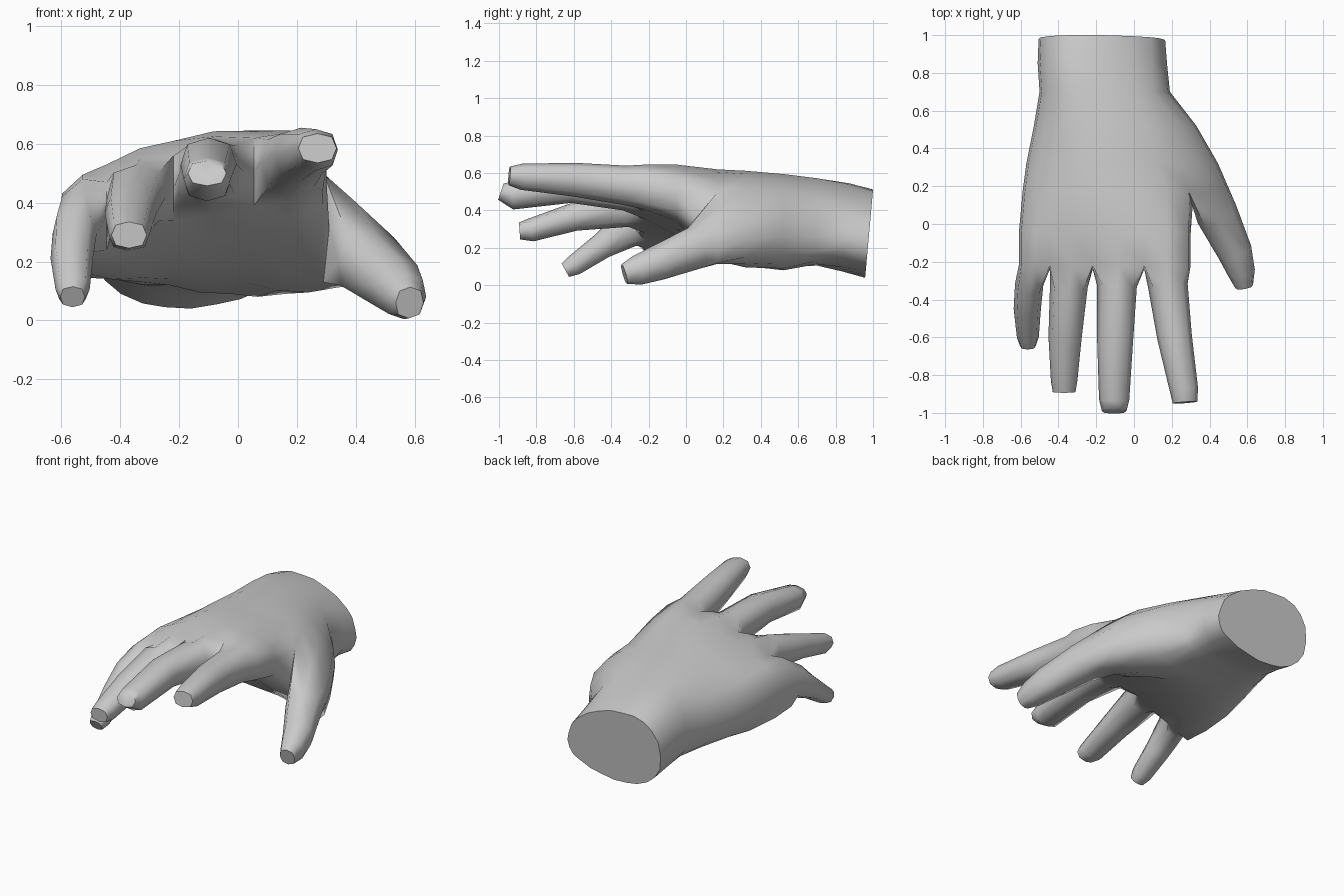
import bpy, bmesh, math
from mathutils import Vector

if "Cube" in bpy.data.objects:
    bpy.data.objects.remove(bpy.data.objects["Cube"])

skin = bpy.data.materials.new("plain grey")
skin.diffuse_color = (0.6, 0.6, 0.6, 1)
skin.use_nodes = True
skin.node_tree.nodes["Principled BSDF"].inputs["Base Color"].default_value = skin.diffuse_color

FRAC = (0, .18, .43, .73, 1)      # finger borders across the palm


def bridge(bm, a, b):
    n = len(a)
    for i in range(n):
        bm.faces.new((a[i], a[(i + 1) % n], b[(i + 1) % n], b[i]))


def tube(bm, start, path):
    """Grow an eight-sided digit from a start ring along (x, y, z, half width, half height)."""
    pts = [Vector(p[:3]) for p in path]
    k = .76
    shape = ((-k, k), (0, 1), (k, k), (1, 0), (k, -k), (0, -1), (-k, -k), (-1, 0))
    for i, (x, y, z, w, h) in enumerate(path):
        d = (pts[min(i + 1, len(pts) - 1)] - pts[max(i - 1, 0)]).normalized()
        side = Vector((-d.y, d.x, 0)).normalized()
        up = d.cross(side)
        ring = [bm.verts.new(pts[i] + side * w * u + up * h * v) for u, v in shape]
        bridge(bm, start, ring)
        start = ring
    bm.faces.new(start)


def palm_ring(bm, y, xs, top, bot, lift):
    """Ring of top points, right edge, bottom points, left edge."""
    def point(x, z):
        return (x, y + (.09 * (z - .51) if y > .8 else 0), z)

    def row(zs, rise):
        out = []
        for c in range(2 * len(xs) - 1):
            a, b = c // 2, (c + 1) // 2
            x = (xs[a] + xs[b]) / 2
            x += .012 if c == 0 else -.012 if c == 2 * len(xs) - 2 else 0
            out.append(point(x, (zs[a] + zs[b]) / 2 + rise * (c % 2)))
        return out
    pts = row(top, lift) + [point(xs[-1], (top[-1] + bot[-1]) / 2)]
    pts += row(bot, -.01)[::-1] + [point(xs[0], (top[0] + bot[0]) / 2)]
    return [bm.verts.new(p) for p in pts]


def web(bm, a, b, shift):
    return bm.verts.new((a.co + b.co) / 2 + Vector(shift))


# Wrist to thumb root: y, left x, palm border x, right x, top heights, bottom heights
BACK = [
    (1.0, -.505, .09, .165, (.38, .49, .51, .475, .38, .27), (.20, .09, .045, .055, .11, .17)),
    (.87, -.51, .095, .175, (.40, .52, .545, .51, .42, .30), (.22, .12, .085, .085, .13, .20)),
    (.70, -.50, .10, .19, (.41, .54, .57, .55, .48, .34), (.22, .14, .115, .115, .13, .18)),
    (.52, -.53, .16, .33, (.40, .53, .59, .575, .51, .36), (.21, .14, .12, .09, .09, .17)),
    (.32, -.57, .24, .445, (.40, .53, .605, .595, .52, .33), (.19, .14, .14, .13, .095, .15)),
    (.17, -.59, .29, .51, (.41, .53, .61, .605, .50, .28), (.17, .14, .17, .20, .13, .12)),
]
# Thumb root to knuckles: y, left x, right x, top heights, bottom heights
FRONT = [
    (-.05, -.61, .30, (.43, .53, .61, .645, .57), (.17, .18, .25, .30, .40)),
    (-.22, -.61, .30, (.42, .47, .56, .62, .60), (.18, .24, .34, .39, .44)),
]
bm = bmesh.new()
prev = None
for y, xl, xm, xr, top, bot in BACK:
    xs = [xl + (xm - xl) * f for f in FRAC] + [xr]
    ring = palm_ring(bm, y, xs, top, bot, .012)
    if prev:
        bridge(bm, prev, ring)
    else:
        bm.faces.new(ring)
    prev = ring

# Split: the last three columns become the thumb, the rest goes on as the palm
crotch = web(bm, prev[8], prev[14], (.02, -.08, .0))
tube(bm, prev[8:15] + [crotch], [
    (.44, .05, .20, .112, .115), (.535, -.15, .12, .092, .095),
    (.57, -.26, .08, .072, .08), (.583, -.33, .06, .048, .055)])
prev = prev[:9] + [crotch] + prev[14:]

for n, (y, xl, xr, top, bot) in enumerate(FRONT):
    xs = [xl + (xr - xl) * f for f in FRAC]
    ring = palm_ring(bm, y, xs, top, bot, (.015, .035)[n])
    bridge(bm, prev, ring)
    prev = ring

# Fingers grow from the knuckle ring, sharing the web points
end = prev
mids = {0: end[19], 8: end[9]}
for c in (2, 4, 6):
    mids[c] = web(bm, end[c], end[18 - c], (0, -.02, 0))
FINGERS = {
    "little": [(-.555, -.32, .295, .075, .10), (-.565, -.45, .21, .072, .07),
               (-.562, -.60, .105, .058, .055), (-.562, -.645, .08, .042, .04)],
    "ring": [(-.345, -.33, .42, .10, .11), (-.365, -.60, .365, .088, .075),
             (-.37, -.83, .295, .07, .062), (-.37, -.89, .29, .06, .045)],
    "middle": [(-.09, -.33, .51, .105, .11), (-.10, -.62, .53, .095, .09),
               (-.105, -.93, .48, .08, .075), (-.105, -.99, .50, .065, .045)],
    "index": [(.18, -.33, .535, .105, .105), (.215, -.60, .565, .092, .09),
              (.265, -.88, .58, .075, .07), (.27, -.945, .585, .065, .05)],
}
for f, path in enumerate(FINGERS.values()):
    a, m, b = 2 * f, 2 * f + 1, 2 * f + 2
    tube(bm, [end[a], end[m], end[b], mids[b], end[18 - b], end[18 - m], end[18 - a], mids[a]], path)

# One closed, smooth hand
bmesh.ops.recalc_face_normals(bm, faces=bm.faces[:])
me = bpy.data.meshes.new("hand")
bm.to_mesh(me)
bm.free()
me.materials.append(skin)
hand = bpy.data.objects.new("hand", me)
bpy.context.collection.objects.link(hand)
bpy.context.view_layer.objects.active = hand
hand.select_set(True)
bpy.ops.object.shade_smooth_by_angle(angle=math.radians(70))
